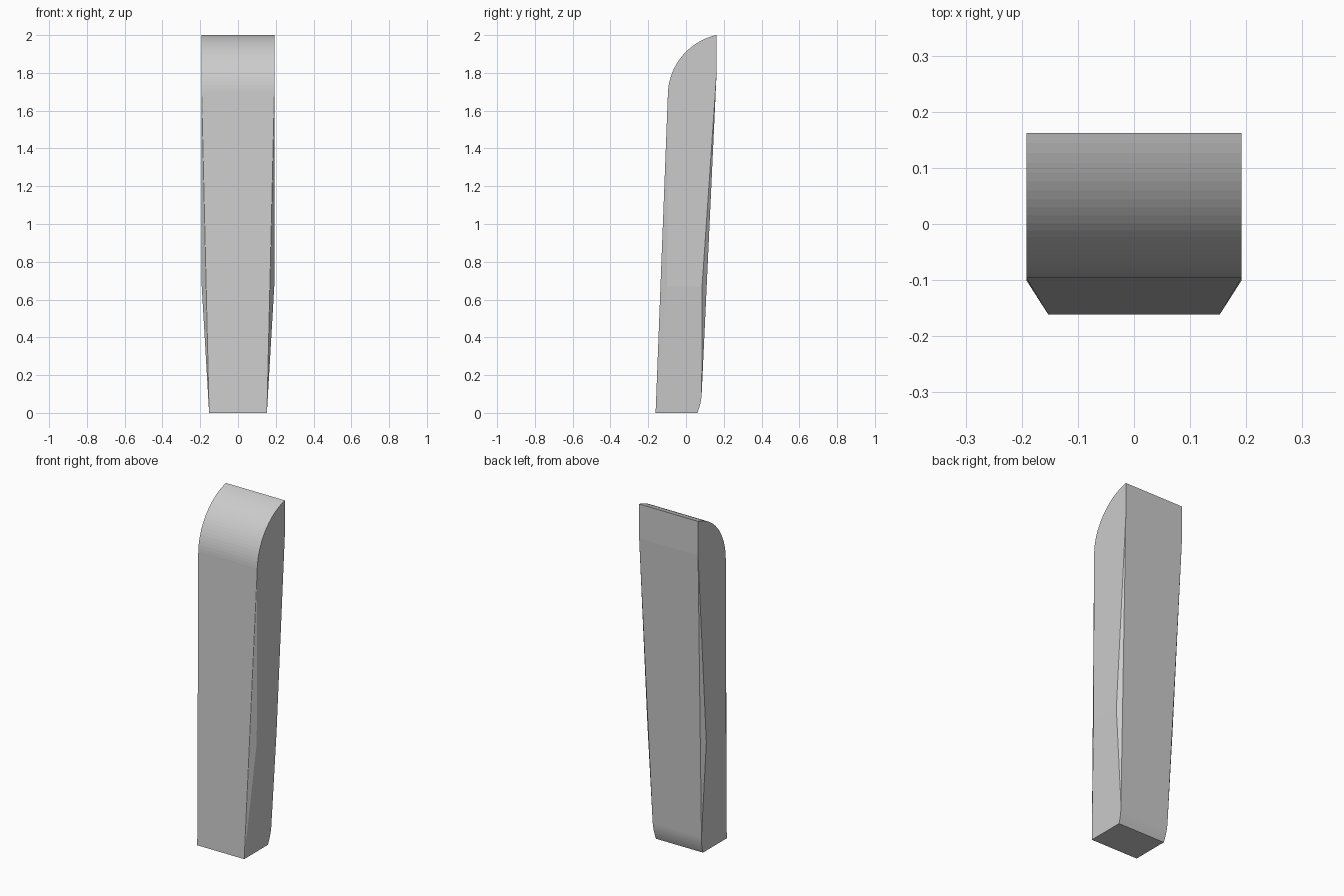
import bpy, bmesh, math

if "Cube" in bpy.data.objects:
    bpy.data.objects.remove(bpy.data.objects["Cube"])

W_TOP, W_FOOT, BEND = 0.192, 0.153, 0.67   # half widths, height of the side bend


def half_width(z):
    return min(W_TOP, W_FOOT + (W_TOP - W_FOOT) * z / BEND)


# Rounded head: arc from the front face up to the top back edge
cy, cz, r = 0.232, 1.68, 0.328
end = math.acos((0.162 - cy) / r)
profile = []
for i in range(25):
    a = math.pi + (end - math.pi) * i / 24
    profile.append((cy + r * math.cos(a), cz + r * math.sin(a)))

# Short upright back, side bend corners and front foot
profile += [(0.162, 1.80), (-0.10, BEND), (0.085, BEND), (-0.161, 0.0)]

# Curved heel at the lower back
for i in range(9):
    u = 0.1 * i / 8
    profile.append((0.083 - 0.047 * u - 1.8 * u * u, 0.1 - u))

# The body is the convex skin of the mirrored profile
bm = bmesh.new()
for y, z in profile:
    for side in (-1, 1):
        bm.verts.new((side * half_width(z), y, z))
bmesh.ops.convex_hull(bm, input=bm.verts)
bmesh.ops.dissolve_limit(bm, angle_limit=math.radians(0.4),
                         verts=bm.verts, edges=bm.edges)
bmesh.ops.recalc_face_normals(bm, faces=bm.faces)

mesh = bpy.data.meshes.new("tapered_post")
bm.to_mesh(mesh)
bm.free()
post = bpy.data.objects.new("tapered_post", mesh)
bpy.context.collection.objects.link(post)

grey = bpy.data.materials.new("light grey")
grey.diffuse_color = (0.6, 0.6, 0.6, 1)
grey.use_nodes = True
grey.node_tree.nodes["Principled BSDF"].inputs["Base Color"].default_value = grey.diffuse_color
mesh.materials.append(grey)
